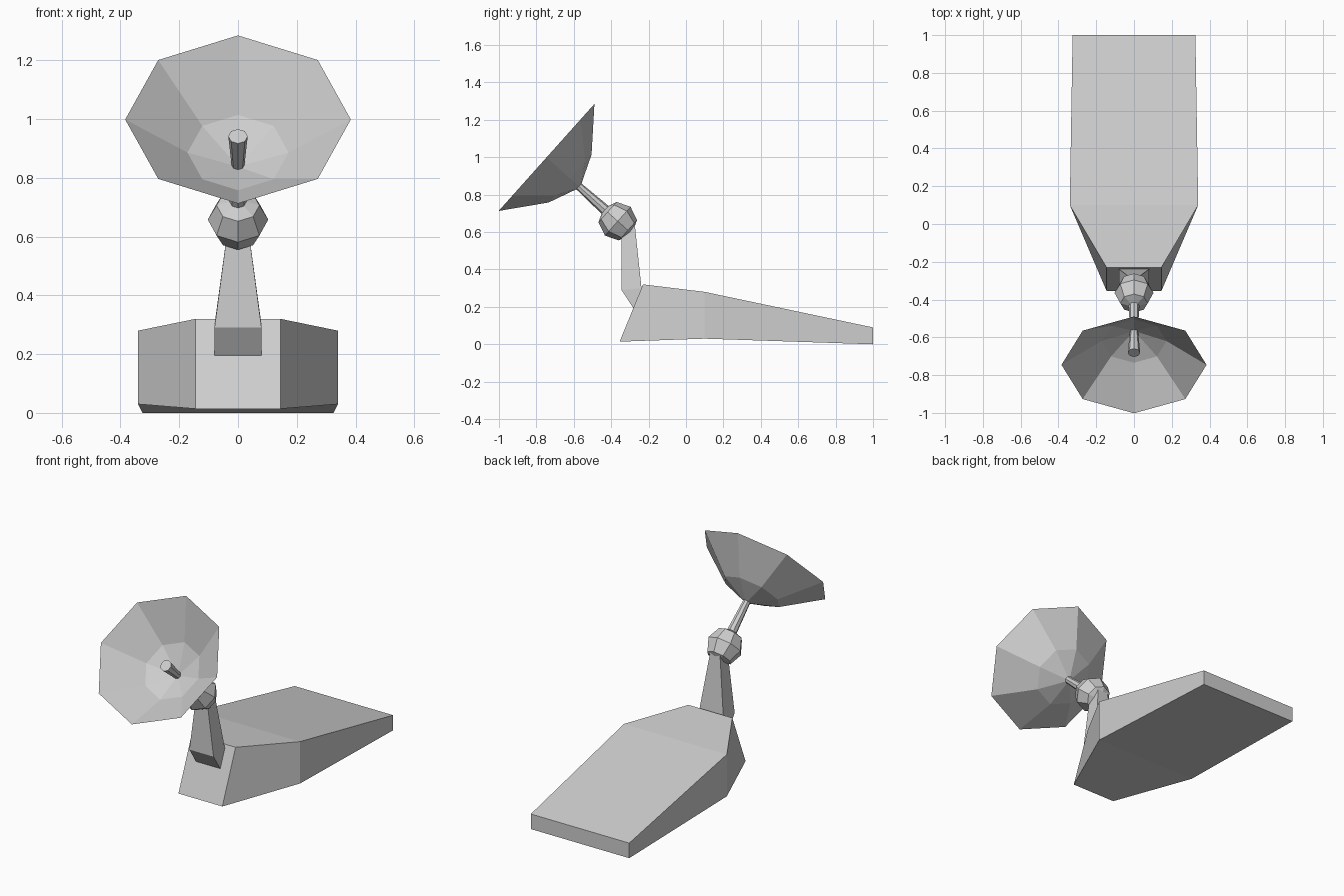
import bpy, bmesh, math
from mathutils import Matrix, Vector

if "Cube" in bpy.data.objects:
    bpy.data.objects.remove(bpy.data.objects["Cube"])

grey = bpy.data.materials.new("light_grey_metal")
grey.diffuse_color = (0.62, 0.62, 0.62, 1)
grey.use_nodes = True
grey.node_tree.nodes["Principled BSDF"].inputs["Base Color"].default_value = grey.diffuse_color


def finish(bm, name, matrix=None):
    bmesh.ops.recalc_face_normals(bm, faces=bm.faces)
    mesh = bpy.data.meshes.new(name)
    bm.to_mesh(mesh)
    bm.free()
    mesh.materials.append(grey)
    obj = bpy.data.objects.new(name, mesh)
    bpy.context.collection.objects.link(obj)
    if matrix:
        obj.matrix_world = matrix
    return obj


def loft(name, stations):
    """Join rectangular sections, each (y, z) of two edges plus a half width."""
    bm = bmesh.new()
    rings = []
    for (ya, za), (yb, zb), w in stations:
        pts = [(-w, ya, za), (w, ya, za), (w, yb, zb), (-w, yb, zb)]
        rings.append([bm.verts.new(p) for p in pts])
    for a, b in zip(rings, rings[1:]):
        for i in range(4):
            j = (i + 1) % 4
            bm.faces.new((a[i], a[j], b[j], b[i]))
    bm.faces.new(rings[0])
    bm.faces.new(rings[-1])
    return finish(bm, name)


def lathe(name, profile, matrix, caps=True, sides=8):
    """Spin (radius, height) points around the dish axis."""
    bm = bmesh.new()
    rings = []
    for r, t in profile:
        n = sides if r > 0 else 1
        rings.append([bm.verts.new((r * math.cos(math.tau * i / sides),
                                    r * math.sin(math.tau * i / sides), t))
                      for i in range(n)])
    for a, b in zip(rings, rings[1:]):
        for i in range(sides):
            j = (i + 1) % sides
            quad = [a[i % len(a)], a[j % len(a)], b[j % len(b)], b[i % len(b)]]
            bm.faces.new(list(dict.fromkeys(quad)))
    if caps:
        for ring in (rings[0], rings[-1]):
            if len(ring) > 1:
                bm.faces.new(ring)
    return finish(bm, name, matrix)


# wedge-shaped base, pinched at the front
loft("base", [((-0.23, 0.32), (-0.355, 0.014), 0.145),
              ((0.10, 0.28), (0.10, 0.03), 0.34),
              ((1.0, 0.09), (1.0, 0.0), 0.325)])

# tapering arm, bevelled into the sloping front of the base
loft("arm", [((-0.345, 0.65), (-0.275, 0.65), 0.032),
             ((-0.345, 0.29), (-0.238, 0.30), 0.08),
             ((-0.282, 0.195), (-0.27, 0.195), 0.08)])

# everything above the arm shares one tilted axis through the ball joint
axis = Vector((0, -0.745, 0.667))
tilt = (Matrix.Translation((0, -0.365, 0.658))
        @ Matrix.Rotation(math.atan2(0.745, 0.667), 4, 'X'))

# ball joint
R = 0.103
lathe("ball_joint", [(R * math.sin(math.pi * k / 4) if 0 < k < 4 else 0,
                      -R * math.cos(math.pi * k / 4)) for k in range(5)], tilt)

# rod behind the dish and feed horn inside it
lathe("dish_rod", [(0.03, 0.05), (0.021, 0.275)], tilt)
lathe("feed_horn", [(0.021, 0.265), (0.033, 0.425)], tilt)

# open eight-sided dish
lathe("dish", [(0, 0.27), (0.172, 0.342), (0.384, 0.511)], tilt, caps=False)
